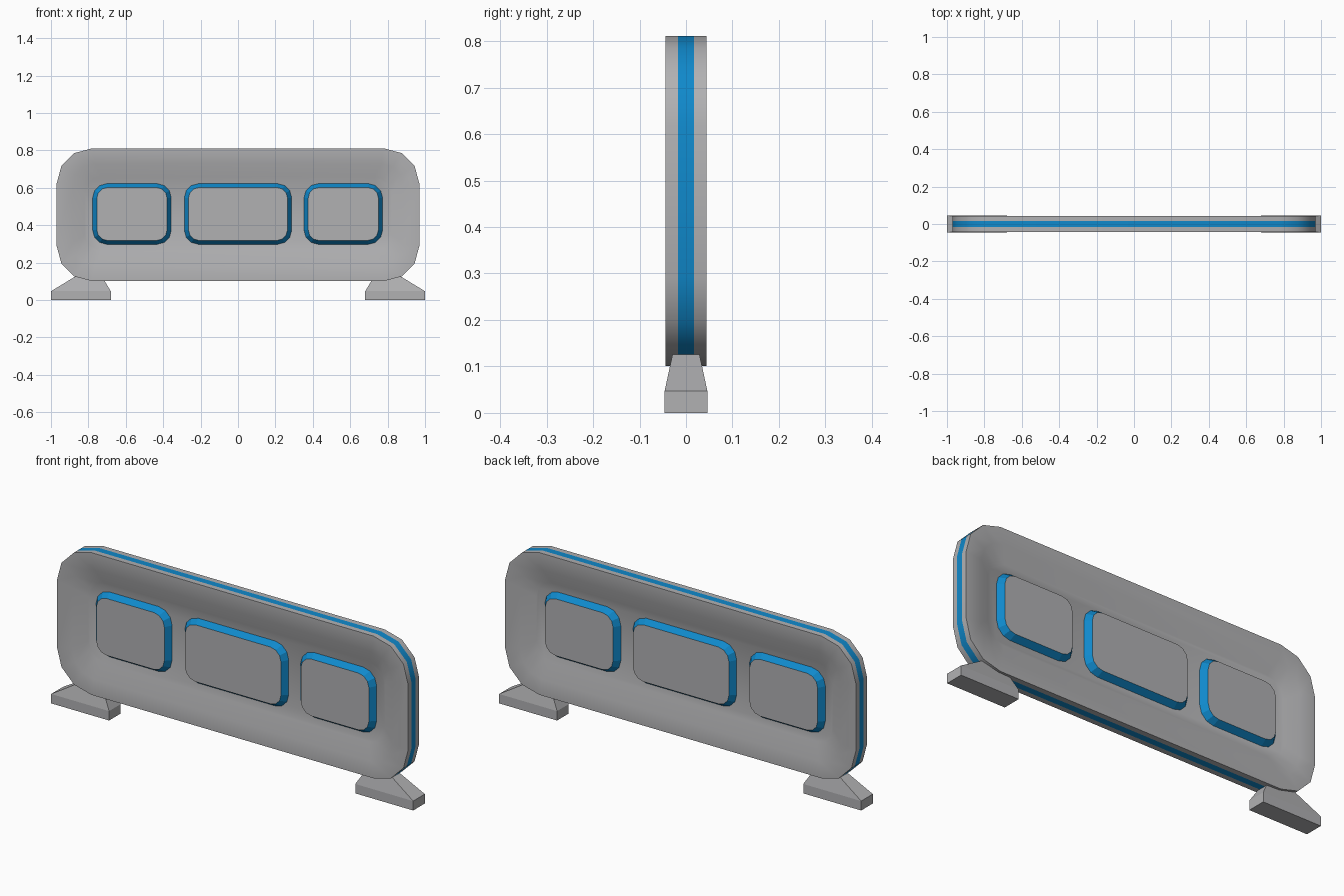
import bpy, bmesh, math

if "Cube" in bpy.data.objects:
    bpy.data.objects.remove(bpy.data.objects["Cube"])


def material(name, rgb):
    m = bpy.data.materials.new(name)
    m.diffuse_color = (*rgb, 1)
    m.use_nodes = True
    m.node_tree.nodes["Principled BSDF"].inputs["Base Color"].default_value = m.diffuse_color
    return m


GREY = material("grey metal", (0.44, 0.44, 0.45))
BLUE = material("blue trim", (0.005, 0.25, 0.60))


def rounded(cx, cz, hx, hz, r, seg, y):
    """Rounded rectangle loop in the xz plane at depth y."""
    pts = []
    for q, (sx, sz) in enumerate([(1, 1), (-1, 1), (-1, -1), (1, -1)]):
        for i in range(seg + 1):
            a = math.pi / 2 * (q + i / seg)
            pts.append((cx + sx * (hx - r) + r * math.cos(a), y,
                        cz + sz * (hz - r) + r * math.sin(a)))
    return pts


def loft(name, rings, blue_bands=(), smooth=None):
    """Skin successive loops, cap both ends; listed bands become blue."""
    bm = bmesh.new()
    loops = [[bm.verts.new(p) for p in ring] for ring in rings]
    n = len(loops[0])
    for b, (lo, hi) in enumerate(zip(loops, loops[1:])):
        for i in range(n):
            j = (i + 1) % n
            f = bm.faces.new((lo[i], lo[j], hi[j], hi[i]))
            f.material_index = 1 if b in blue_bands else 0
    bm.faces.new(loops[0])
    bm.faces.new(loops[-1])
    bmesh.ops.recalc_face_normals(bm, faces=bm.faces[:])
    me = bpy.data.meshes.new(name)
    bm.to_mesh(me)
    bm.free()
    me.materials.append(GREY)
    me.materials.append(BLUE)
    ob = bpy.data.objects.new(name, me)
    bpy.context.collection.objects.link(ob)
    if smooth:
        bpy.context.view_layer.objects.active = ob
        ob.select_set(True)
        bpy.ops.object.shade_smooth_by_angle(angle=math.radians(smooth))
        ob.select_set(False)
    return ob


# Barrier panel: dished on both faces, blue stripe around the rim
CZ, T, FLOOR, STRIPE = 0.456, 0.044, 0.010, 0.017


def outer(y):
    return rounded(0, CZ, 0.97, 0.355, 0.19, 3, y)


def dish_edge(y):
    return rounded(0, CZ, 0.885, 0.274, 0.12, 3, y)


def dish_floor(y):
    return rounded(0, CZ + 0.003, 0.82, 0.20, 0.09, 3, y)


loft("barrier_panel",
     [dish_floor(-FLOOR), dish_edge(-T), outer(-T), outer(-STRIPE),
      outer(STRIPE), outer(T), dish_edge(T), dish_floor(FLOOR)],
     blue_bands=(3,), smooth=32)

# Raised pads with sloping blue edges, front and back
for side, label in ((-1, "front"), (1, "back")):
    for cx, hx, place in ((-0.567, 0.21, "left"), (0, 0.287, "middle"), (0.563, 0.21, "right")):
        loft(f"{label}_{place}_pad",
             [rounded(cx, 0.46, hx, 0.162, 0.075, 3, side * (FLOOR - 0.004)),
              rounded(cx, 0.46, hx, 0.162, 0.075, 3, side * FLOOR),
              rounded(cx, 0.46, hx - 0.022, 0.142, 0.058, 3, side * 0.040)],
             blue_bands=(0, 1))

# Feet: block base with a tapered shoulder running up into the panel
for s, label in ((-1, "left"), (1, "right")):
    def quad(x0, x1, hy, z0, z1):
        return [(s * x0, -hy, z0), (s * x1, -hy, z1), (s * x1, hy, z1), (s * x0, hy, z0)]
    loft(f"{label}_foot",
         [quad(1.0, 0.68, 0.046, 0, 0),
          quad(1.0, 0.68, 0.046, 0.047, 0.047),
          quad(0.87, 0.715, 0.029, 0.126, 0.105)])
